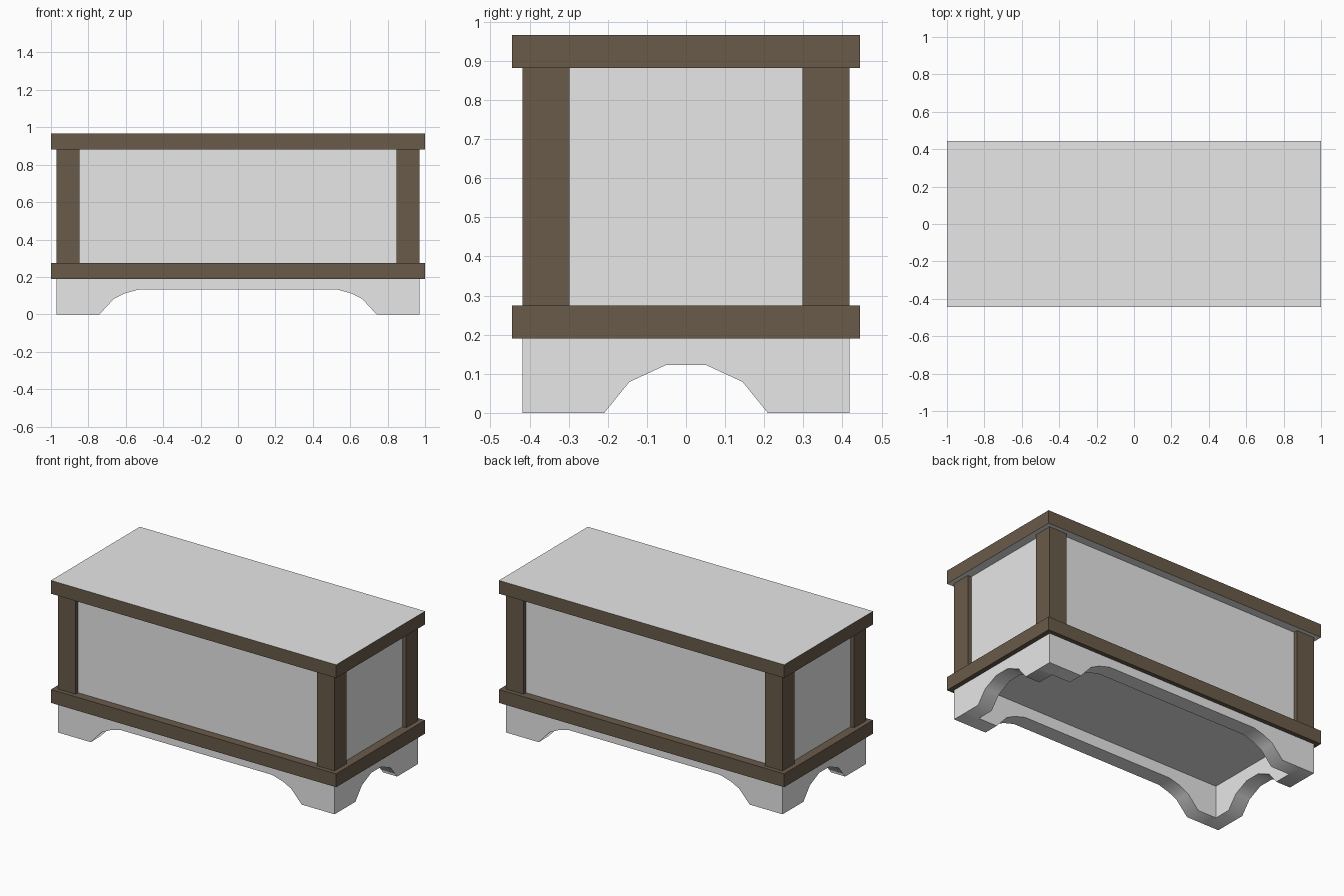
import bpy, bmesh, math
from mathutils import Matrix

if "Cube" in bpy.data.objects:
    bpy.data.objects.remove(bpy.data.objects["Cube"])


def material(name, rgb):
    m = bpy.data.materials.new(name)
    m.diffuse_color = (*rgb, 1)
    m.use_nodes = True
    m.node_tree.nodes["Principled BSDF"].inputs["Base Color"].default_value = m.diffuse_color
    return m


GREY = material("plain grey", (0.8, 0.8, 0.8))
BROWN = material("dark brown wood", (0.142, 0.104, 0.068))


def add_object(name, bm, *mats):
    bmesh.ops.recalc_face_normals(bm, faces=bm.faces[:])
    mesh = bpy.data.meshes.new(name)
    bm.to_mesh(mesh)
    bm.free()
    ob = bpy.data.objects.new(name, mesh)
    bpy.context.collection.objects.link(ob)
    for m in mats:
        mesh.materials.append(m)
    return ob


def box(name, lo, hi, *mats, sides=0):
    """Box between two corners; upright faces take material slot 'sides'."""
    bm = bmesh.new()
    bmesh.ops.create_cube(bm, size=1)
    for v in bm.verts:
        v.co = [lo[i] + (v.co[i] + 0.5) * (hi[i] - lo[i]) for i in range(3)]
    bm.normal_update()
    for f in bm.faces:
        if abs(f.normal.z) < 0.5:
            f.material_index = sides
    return add_object(name, bm, *mats)


def skirt_board(name, half, arch, y0, y1, turn=0):
    """Board with an arched lower edge; arch lists the right half, floor upwards."""
    profile = [(half, 0.0)] + arch + [(-x, z) for x, z in reversed(arch)]
    profile += [(-half, 0.0), (-half, 0.208), (half, 0.208)]
    bm = bmesh.new()
    face = bm.faces.new([bm.verts.new((x, y0, z)) for x, z in profile])
    ext = bmesh.ops.extrude_face_region(bm, geom=[face])
    bmesh.ops.translate(bm, vec=(0, y1 - y0, 0),
                        verts=[g for g in ext["geom"] if isinstance(g, bmesh.types.BMVert)])
    bm.transform(Matrix.Rotation(turn, 4, 'Z'))
    ob = add_object(name, bm, GREY)
    bpy.ops.object.select_all(action='DESELECT')
    ob.select_set(True)
    bpy.context.view_layer.objects.active = ob
    bpy.ops.object.shade_smooth_by_angle(angle=math.radians(60))


# Base: four arched boards
LONG_ARCH = [(0.74, 0), (0.665, 0.082), (0.605, 0.112), (0.53, 0.133)]
SHORT_ARCH = [(0.209, 0), (0.145, 0.079), (0.05, 0.123)]
skirt_board("front_base_board", 0.97, LONG_ARCH, -0.418, -0.32)
skirt_board("back_base_board", 0.97, LONG_ARCH, 0.32, 0.418)
skirt_board("right_base_board", 0.418, SHORT_ARCH, -0.97, -0.87, math.pi / 2)
skirt_board("left_base_board", 0.418, SHORT_ARCH, 0.87, 0.97, math.pi / 2)

# Floor inside the lower rim, and the recessed chest body standing on it
box("chest_floor", (-0.945, -0.392, 0.205), (0.945, 0.392, 0.274), GREY)
box("chest_body", (-0.945, -0.392, 0.274), (0.945, 0.392, 0.885), GREY)

# Lower rim: four rails around the floor
for s, side in ((-1, "front"), (1, "back")):
    y = sorted((s * 0.38, s * 0.445))
    box(side + "_lower_rail", (-1, y[0], 0.19), (1, y[1], 0.275), BROWN)
for s, side in ((-1, "left"), (1, "right")):
    x = sorted((s * 0.93, s * 1.0))
    box(side + "_lower_rail", (x[0], -0.38, 0.19), (x[1], 0.38, 0.275), BROWN)

# Corner posts
for sx, xn in ((-1, "left"), (1, "right")):
    for sy, yn in ((-1, "front"), (1, "back")):
        x = sorted((sx * 0.847, sx * 0.97))
        y = sorted((sy * 0.298, sy * 0.418))
        box(f"{yn}_{xn}_post", (x[0], y[0], 0.27), (x[1], y[1], 0.883), BROWN)

# Lid: grey top and underside, brown edges
box("lid", (-1, -0.445, 0.882), (1, 0.445, 0.966), GREY, BROWN, sides=1)
